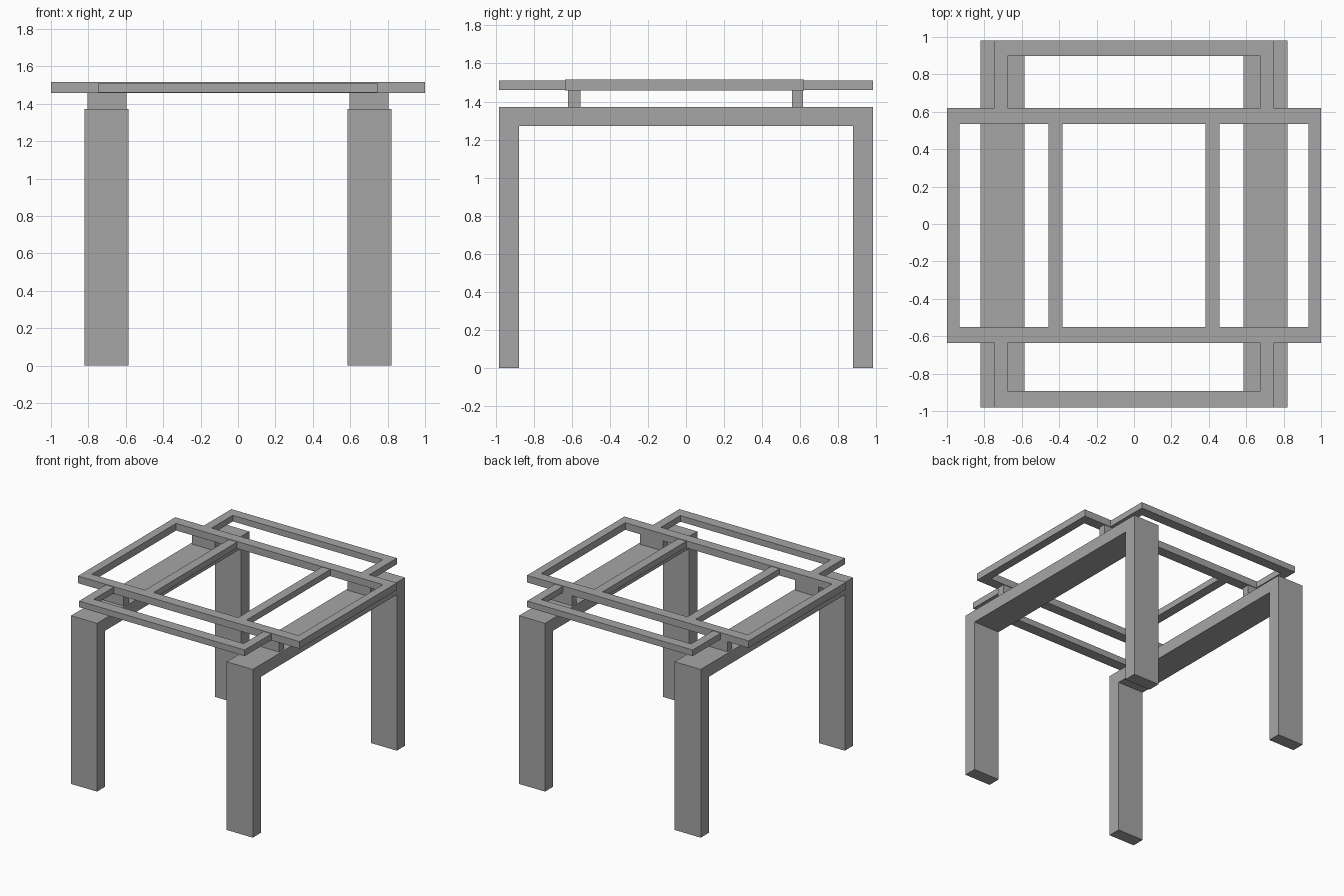
import bpy
import bmesh
from mathutils import Vector

cube = bpy.data.objects.get("Cube")
if cube:
    bpy.data.objects.remove(cube, do_unlink=True)

# Single painted grey finish
GREY = (0.38, 0.38, 0.38, 1.0)
mat = bpy.data.materials.new("matte grey")
mat.use_nodes = True
mat.diffuse_color = GREY
bsdf = mat.node_tree.nodes["Principled BSDF"]
bsdf.inputs["Base Color"].default_value = GREY
bsdf.inputs["Roughness"].default_value = 0.7


def prism(name, profile, depth):
    """Extrude a closed flat outline along the depth vector."""
    bm = bmesh.new()
    face = bm.faces.new([bm.verts.new(p) for p in profile])
    ext = bmesh.ops.extrude_face_region(bm, geom=[face], use_keep_orig=True)
    moved = [g for g in ext["geom"] if isinstance(g, bmesh.types.BMVert)]
    bmesh.ops.translate(bm, verts=moved, vec=Vector(depth))
    bmesh.ops.recalc_face_normals(bm, faces=bm.faces[:])
    mesh = bpy.data.meshes.new(name)
    bm.to_mesh(mesh)
    bm.free()
    mesh.materials.append(mat)
    obj = bpy.data.objects.new(name, mesh)
    bpy.context.collection.objects.link(obj)
    return obj


def box(name, x, y, z):
    """Box from (min, max) ranges."""
    base = [(x[0], y[0], z[0]), (x[1], y[0], z[0]),
            (x[1], y[1], z[0]), (x[0], y[1], z[0])]
    return prism(name, base, (0, 0, z[1] - z[0]))


def span(a, b, s):
    """Range a..b, mirrored when s is -1."""
    return tuple(sorted((a * s, b * s)))


LEG_TOP, BEAM_Z = 1.372, 1.272      # top and underside of the leg arches
FRAME_Z = (1.457, 1.515)            # main top frame
LEAF_Z = (1.461, 1.511)             # extension frames and slats
FRONT, BACK = (-0.635, -0.55), (0.535, 0.62)   # main rails in y
END_Y = 0.981

for s, side in ((1, "left"), (-1, "right")):
    # Wide arch: two legs joined by a beam
    x0, x1 = span(0.585, 0.82, s)
    inner = 0.876
    arch = [(-END_Y, 0), (-inner, 0), (-inner, BEAM_Z), (inner, BEAM_Z),
            (inner, 0), (END_Y, 0), (END_Y, LEG_TOP), (-END_Y, LEG_TOP)]
    prism(f"{side}_leg_arch", [(x0, y, z) for y, z in arch], (x1 - x0, 0, 0))

    # Spacer blocks carrying the top frame
    for end, y in (("front", (-0.62, -0.555)), ("back", (0.557, 0.615))):
        box(f"{side}_{end}_spacer", span(0.597, 0.805, s), y,
            (LEG_TOP, FRAME_Z[0]))

    # Main frame end rail and inner slat
    gap = (FRONT[1], BACK[0])
    box(f"{side}_end_rail", span(0.933, 1.0, s), gap, FRAME_Z)
    box(f"{side}_slat", span(0.382, 0.458, s), gap, LEAF_Z)

# Long rails of the main frame
box("front_rail", (-1, 1), FRONT, FRAME_Z)
box("back_rail", (-1, 1), BACK, FRAME_Z)

# U-shaped extension frames at front and back
for name, root, bar, end in (("front", FRONT[0], -0.893, -END_Y),
                             ("back", BACK[1], 0.899, END_Y)):
    xo, xi = 0.747, 0.676
    outline = [(-xo, root), (-xo, end), (xo, end), (xo, root),
               (xi, root), (xi, bar), (-xi, bar), (-xi, root)]
    prism(f"{name}_extension_frame",
          [(x, y, LEAF_Z[0]) for x, y in outline],
          (0, 0, LEAF_Z[1] - LEAF_Z[0]))
